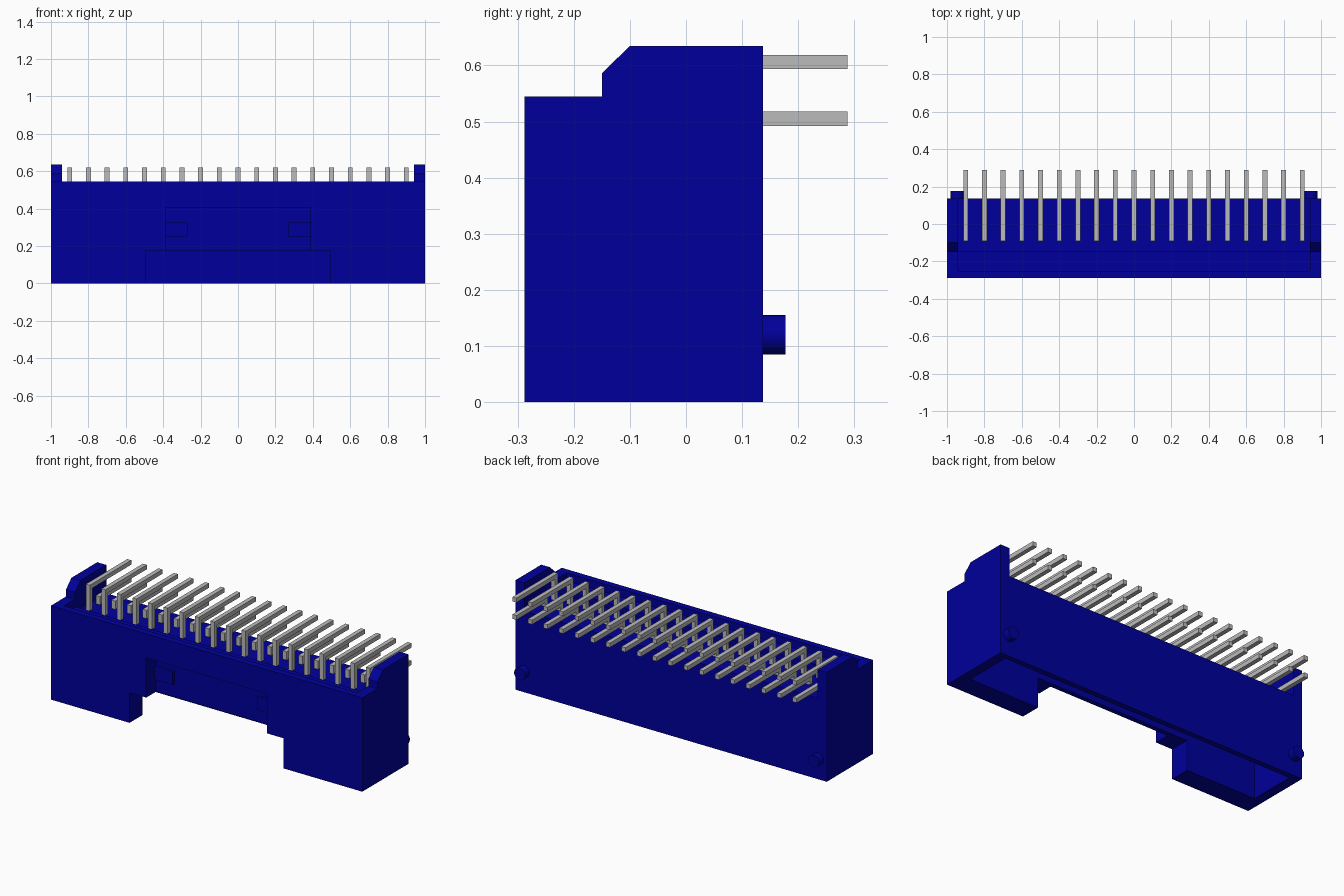
import bpy
import bmesh
from math import pi
from mathutils import Matrix, Vector

old = bpy.data.objects.get("Cube")
if old:
    bpy.data.objects.remove(old, do_unlink=True)


def material(name, color):
    m = bpy.data.materials.new(name)
    m.use_nodes = True
    m.diffuse_color = (*color, 1)
    m.node_tree.nodes["Principled BSDF"].inputs["Base Color"].default_value = (*color, 1)
    return m


blue = material("deep_blue_plastic", (0.0, 0.0, 0.33))
grey = material("grey_metal", (0.5, 0.5, 0.5))


def finish(name, bm, mat):
    bmesh.ops.recalc_face_normals(bm, faces=bm.faces)
    mesh = bpy.data.meshes.new(name)
    bm.to_mesh(mesh)
    bm.free()
    mesh.materials.append(mat)
    ob = bpy.data.objects.new(name, mesh)
    bpy.context.scene.collection.objects.link(ob)
    return ob


def add_prism(bm, profile, x0, x1):
    """Extrude a (y, z) profile along x."""
    face = bm.faces.new([bm.verts.new((x0, y, z)) for y, z in profile])
    new = bmesh.ops.extrude_face_region(bm, geom=[face])["geom"]
    verts = [g for g in new if isinstance(g, bmesh.types.BMVert)]
    bmesh.ops.translate(bm, verts=verts, vec=Vector((x1 - x0, 0, 0)))


def prism(name, profile, x0, x1, mat):
    bm = bmesh.new()
    add_prism(bm, profile, x0, x1)
    return finish(name, bm, mat)


def box(name, xs, ys, zs, mat):
    (y0, y1), (z0, z1) = ys, zs
    return prism(name, [(y0, z0), (y1, z0), (y1, z1), (y0, z1)], *xs, mat)


def cut(target, cutter):
    mod = target.modifiers.new("cut", "BOOLEAN")
    mod.operation = "DIFFERENCE"
    mod.solver = "EXACT"
    mod.object = cutter
    bpy.context.view_layer.objects.active = target
    bpy.ops.object.modifier_apply(modifier=mod.name)
    bpy.data.objects.remove(cutter, do_unlink=True)


FRONT, BACK = -0.288, 0.137
INNER = 0.942
POCKET = -0.198

# Housing with raised, chamfered ends
housing = prism("housing", [(FRONT, 0), (BACK, 0), (BACK, 0.635), (-0.1, 0.635),
                            (-0.15, 0.586), (-0.15, 0.545), (FRONT, 0.545)], -1, 1, blue)

# Stepped pin floor between the raised ends
cut(housing, prism("floor_cutter", [(-0.25, 0.5), (-0.145, 0.5), (-0.145, 0.47),
                                    (0.3, 0.47), (0.3, 0.8), (-0.25, 0.8)],
                   -INNER, INNER, blue))

# Mating cavity, open at the bottom
cut(housing, box("cavity_cutter", (-INNER, INNER), (-0.17, 0.105), (-0.1, 0.41), blue))

# Wide opening through the front wall, with a shallow narrower pocket above it
cut(housing, box("wide_key_cutter", (-0.495, 0.495), (-0.4, -0.1), (-0.1, 0.175), blue))
cut(housing, box("pocket_cutter", (-0.388, 0.388), (-0.4, POCKET), (0.1, 0.405), blue))

for side, s in (("left", 1), ("right", -1)):
    # Low latch pads on the pocket wall
    box(side + "_latch_pad", sorted((s * 0.27, s * 0.388)), (POCKET - 0.015, POCKET + 0.01),
        (0.252, 0.328), blue)

    # Round locating pegs on the back
    bm = bmesh.new()
    bmesh.ops.create_cone(bm, cap_ends=True, segments=32, radius1=0.035, radius2=0.035,
                          depth=0.06,
                          matrix=Matrix.Translation((s * 0.945, 0.147, 0.12))
                          @ Matrix.Rotation(pi / 2, 4, "X"))
    peg = finish(side + "_locating_peg", bm, blue)
    bpy.ops.object.select_all(action="DESELECT")
    peg.select_set(True)
    bpy.context.view_layer.objects.active = peg
    bpy.ops.object.shade_smooth_by_angle()

# Two rows of right-angle pins
T = 0.0255
for name, bend, top in (("upper_pin_row", -0.092, 0.619), ("lower_pin_row", 0.0, 0.518)):
    profile = [(bend, 0.44), (bend + T, 0.44), (bend + T, top - T),
               (0.288, top - T), (0.288, top), (bend, top)]
    bm = bmesh.new()
    for i in range(19):
        x = (i - 9) * 0.1
        add_prism(bm, profile, x - T / 2, x + T / 2)
    finish(name, bm, grey)
